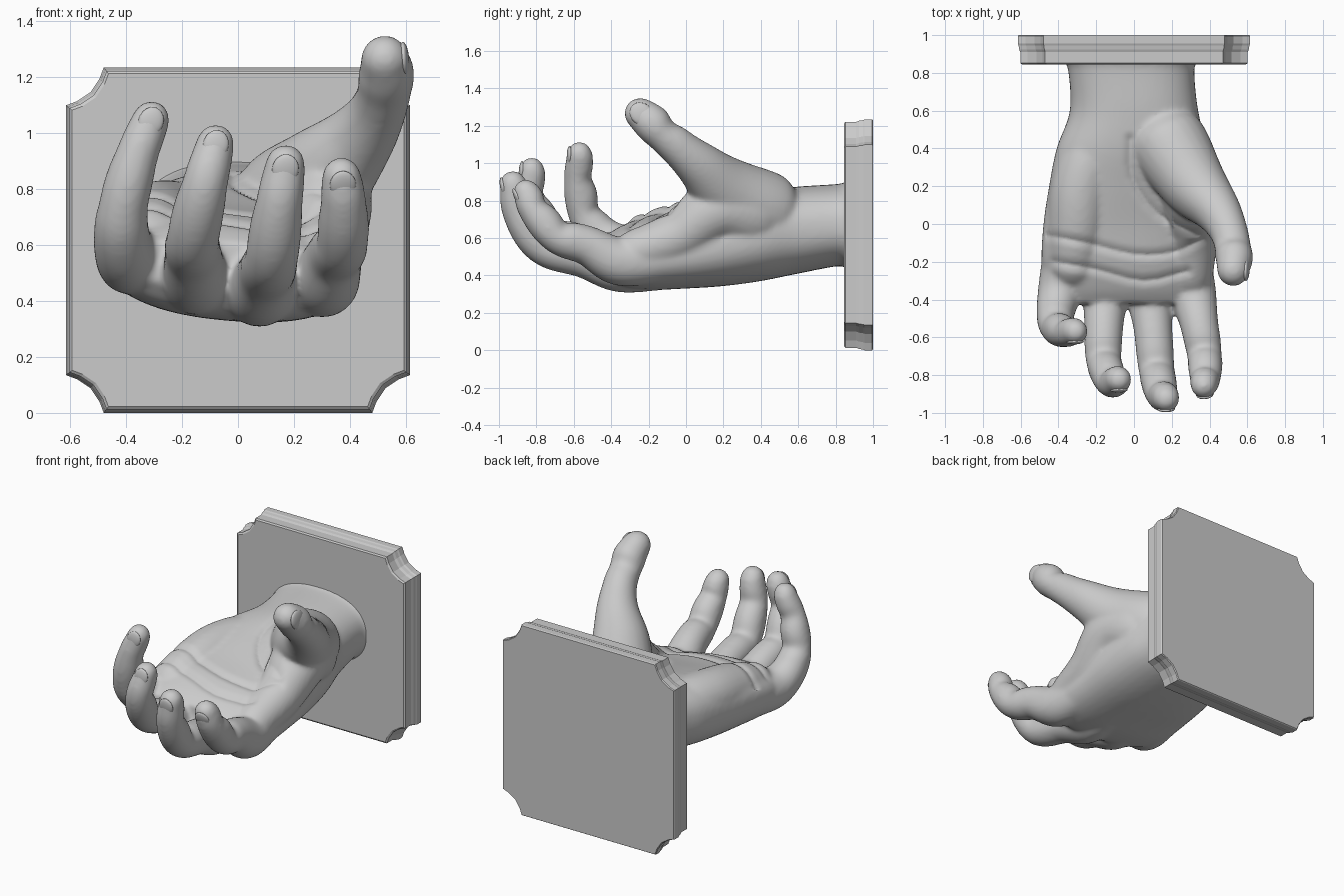
import bpy, bmesh
from math import sin, cos, pi, radians, exp
from mathutils import Vector, Matrix
from mathutils.geometry import intersect_point_line

default = bpy.data.objects.get("Cube")
if default:
    bpy.data.objects.remove(default)


def add_object(name, bm):
    bmesh.ops.recalc_face_normals(bm, faces=bm.faces[:])
    mesh = bpy.data.meshes.new(name)
    bm.to_mesh(mesh)
    bm.free()
    obj = bpy.data.objects.new(name, mesh)
    bpy.context.collection.objects.link(obj)
    return obj


def loft(bm, rings):
    """Skin closed rings of points and cap both ends."""
    loops = [[bm.verts.new(p) for p in ring] for ring in rings]
    for a, b in zip(loops, loops[1:]):
        for i in range(len(a)):
            j = (i + 1) % len(a)
            bm.faces.new((a[i], a[j], b[j], b[i]))
    bm.faces.new(loops[0])
    bm.faces.new(loops[-1])


def spline(points, steps=8):
    """Smooth interpolation through tuples of any length."""
    pts = [Vector(p) for p in points]
    pts = [2 * pts[0] - pts[1]] + pts + [2 * pts[-1] - pts[-2]]
    out = []
    for a, b, c, d in zip(pts, pts[1:], pts[2:], pts[3:]):
        for k in range(steps):
            t = k / steps
            out.append(0.5 * (2 * b + (c - a) * t + (2 * a - 5 * b + 4 * c - d) * t**2
                              + (3 * b - a - 3 * c + d) * t**3))
    return out + [pts[-2]]


def sweep(bm, path, joints=(), sides=24):
    """Round tube along (x, y, z, radius) points, creased at joints, with a domed tip."""
    samples = spline(path)
    centres = [s.to_3d() for s in samples]
    rings = []

    def ring(centre, tangent, radius, dent=0):
        u = (Vector((1, 0, 0)) - tangent * tangent.x).normalized()
        v = tangent.cross(u)
        points = []
        for i in range(sides):
            a = 2 * pi * i / sides
            r = radius * (1 - dent * (0.15 + max(0, sin(a))))
            points.append(centre + r * (u * cos(a) + v * sin(a)))
        rings.append(points)

    last = len(samples) - 1
    for i, s in enumerate(samples):
        tangent = (centres[min(i + 1, last)] - centres[max(i - 1, 0)]).normalized()
        at = i * (len(path) - 1) / last
        dent = sum(0.2 * exp(-((at - j) / 0.28) ** 2) - 0.05 for j in joints)
        ring(centres[i], tangent, s[3], dent)
    radius = samples[-1][3]
    for angle in (20, 40, 60, 75, 86):
        a = radians(angle)
        ring(centres[-1] + tangent * radius * sin(a), tangent, radius * cos(a))
    loft(bm, rings)


# Wall plaque: notched rectangle with a stepped edge
half_w, half_h = 0.615, 0.617
notch = [(0, .135), (.04, .12), (.088, .088), (.12, .04), (.135, 0)]
outline = []
for sx, sz in ((1, 1), (-1, 1), (-1, -1), (1, -1)):
    corner = [(sx * (half_w - dx), sz * (half_h - dz)) for dx, dz in notch]
    outline += corner if sx * sz > 0 else corner[::-1]
bm = bmesh.new()
edge_profile = [(.845, .022), (.852, .013), (.91, .013), (.925, .007), (.945, .004), (.955, 0), (.994, 0), (1, .004)]
loft(bm, [[(x * (1 - inset / half_w), y, half_h + z * (1 - inset / half_h)) for x, z in outline]
          for y, inset in edge_profile])
add_object("wall_plaque", bm)

# Wrist and palm: y, centre x, half width, bottom, top, cupping, sideways tilt
palm = [
    (.87, -.015, .365, .425, .91, 0, 0),
    (.82, -.015, .335, .45, .89, 0, 0),
    (.6, 0, .34, .41, .875, 0, 0),
    (.4, -.01, .4, .37, .87, .02, .02),
    (.2, -.02, .43, .345, .84, .04, .05),
    (0, -.035, .445, .335, .79, .04, .08),
    (-.2, -.04, .45, .33, .73, .02, .09),
    (-.34, -.03, .43, .35, .66, 0, .09),
    (-.42, -.025, .38, .42, .61, 0, .09),
]


def palm_ring(y, cx, half, low, high, cup, tilt, sides=40):
    ring = []
    for i in range(sides):
        a = 2 * pi * i / sides
        c, s = cos(a), sin(a)
        px = abs(c) ** 0.85 * (1 if c > 0 else -1)
        pz = abs(s) ** 0.85 * (1 if s > 0 else -1)
        z = (low + high) / 2 + pz * (high - low) / 2 - tilt * px * half
        if s > 0:
            z -= cup * (1 - px * px)
        ring.append((cx + px * half, y, z))
    return ring


bm = bmesh.new()
loft(bm, [palm_ring(*s) for s in spline(palm)])

# Digits: x, y, z, radius from knuckle to tip
digits = {
    "little": [(-.36, -.15, .55, .12), (-.39, -.34, .545, .115), (-.415, -.47, .62, .1),
               (-.41, -.545, .74, .09), (-.365, -.575, .91, .079), (-.31, -.57, 1.05, .066)],
    "ring": [(-.14, -.15, .48, .12), (-.15, -.36, .475, .118), (-.16, -.55, .555, .101),
             (-.16, -.72, .63, .096), (-.12, -.835, .81, .084), (-.08, -.825, .965, .067)],
    "middle": [(.07, -.15, .44, .12), (.08, -.36, .435, .122), (.1, -.55, .49, .101),
               (.12, -.77, .555, .097), (.145, -.895, .735, .087), (.17, -.925, .89, .07)],
    "index": [(.28, -.15, .48, .12), (.31, -.36, .47, .122), (.345, -.53, .555, .1),
              (.373, -.69, .61, .094), (.377, -.81, .745, .084), (.37, -.855, .845, .069)],
    "thumb": [(.08, .64, .7, .09), (.17, .45, .73, .2), (.31, .22, .85, .175), (.44, .07, .985, .125),
              (.505, -.05, 1.09, .099), (.53, -.17, 1.2, .1), (.525, -.245, 1.265, .085)],
}
for name, path in digits.items():
    sweep(bm, path, (4.6,) if name == "thumb" else (3, 4.1))

# Flesh between thumb and index finger, and the heel on the little finger side
sweep(bm, [(.13, .6, .68, .08), (.22, .38, .72, .19), (.31, .17, .75, .17), (.31, -.04, .61, .14), (.3, -.26, .53, .12)])
sweep(bm, [(-.16, .56, .66, .08), (-.22, .4, .67, .15), (-.28, .2, .67, .16), (-.3, 0, .64, .16), (-.32, -.2, .6, .14)])
hand = add_object("hand", bm)

# Fuse the parts into one smooth skin
remesh = hand.modifiers.new("fuse", "REMESH")
remesh.mode = "VOXEL"
remesh.voxel_size = 0.012
smooth = hand.modifiers.new("soften", "SMOOTH")
smooth.factor = 0.5
smooth.iterations = 16
bpy.context.view_layer.update()
graph = bpy.context.evaluated_depsgraph_get()
skin = bpy.data.meshes.new_from_object(hand.evaluated_get(graph))
hand.modifiers.clear()
hand.data = skin

# Palm creases pressed into the upper skin
creases = [
    [(-.46, -.06), (-.25, -.1), (0, -.16), (.2, -.15), (.36, -.08)],
    [(-.42, -.2), (-.2, -.24), (.05, -.3), (.28, -.25)],
    [(.34, -.06), (.12, .06), (-.01, .25), (-.02, .45)],
]
segments = []
for line in creases:
    points = spline(line, 3)
    segments += zip(points, points[1:])
normals = [v.normal.z for v in skin.vertices]
for v, up in zip(skin.vertices, normals):
    if up < 0.5 or v.co.z > 0.93 or v.co.y < -0.4:
        continue
    p = v.co.to_2d()
    gap = 1
    for a, b in segments:
        t = intersect_point_line(p, a, b)[1]
        gap = min(gap, (p - a.lerp(b, min(max(t, 0), 1))).length)
    if gap < 0.05:
        v.co.z -= 0.016 * (1 - gap / 0.05) ** 2
skin.shade_smooth()

# Nails: shallow ovals set on the back of each tip
for name, path in digits.items():
    tip, before = Vector(path[-1][:3]), Vector(path[-2][:3])
    radius = path[-1][3]
    along = (tip - before).normalized()
    facing = Vector((1, -.1, .15)) if name == "thumb" else Vector((.05, -1, 0))
    out = (facing - along * facing.dot(along)).normalized()
    side = along.cross(out)
    turn = Matrix((side, out, along)).transposed().to_4x4()
    place = Matrix.Translation(tip - along * 0.01 + out * radius * 0.8)
    size = Matrix.Diagonal((radius * 0.68, radius * 0.22, radius * 0.8, 1))
    bm = bmesh.new()
    bmesh.ops.create_uvsphere(bm, u_segments=20, v_segments=12, radius=1, matrix=place @ turn @ size)
    add_object(name + "_nail", bm).data.shade_smooth()
